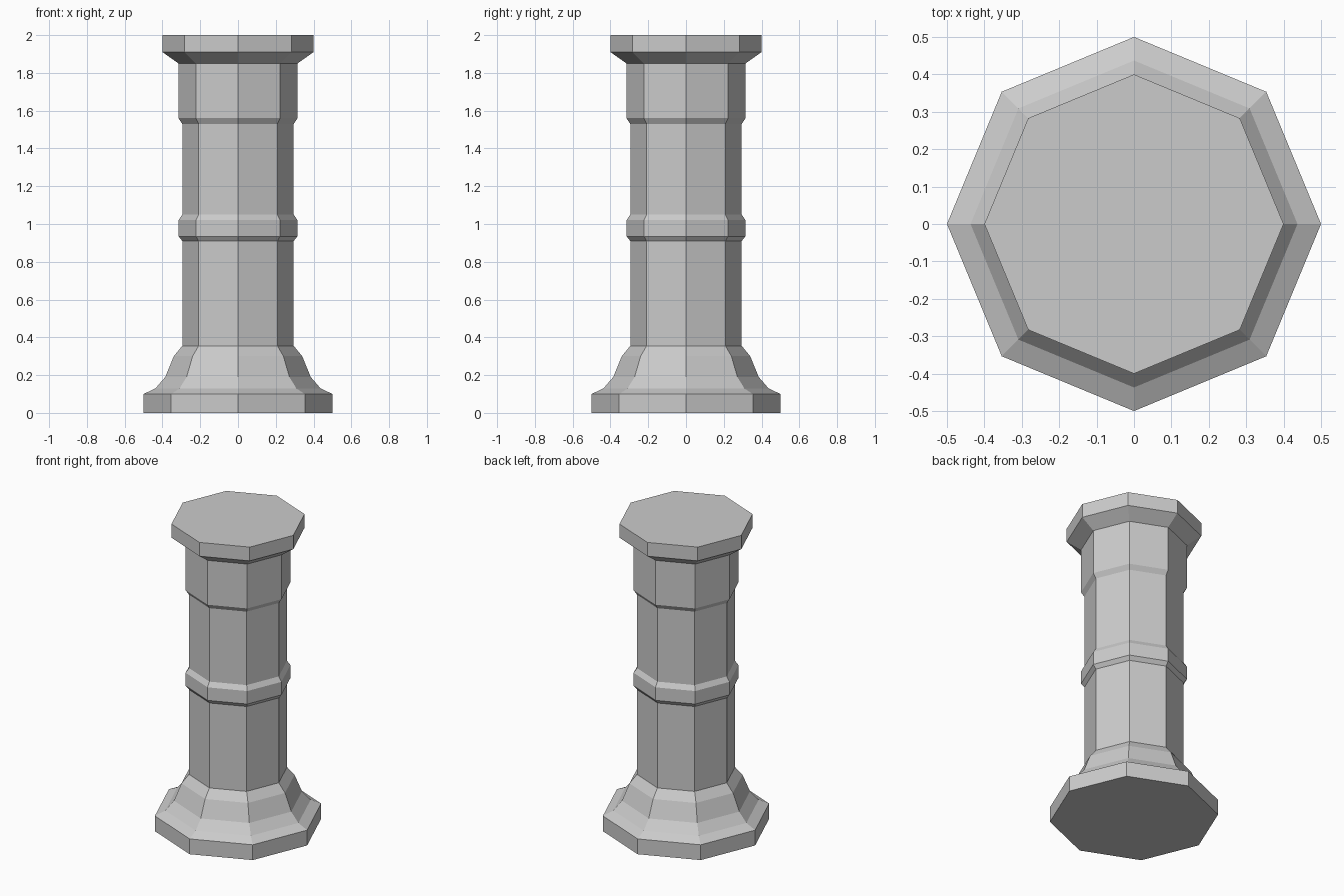
import bpy, bmesh
from math import cos, sin, tau

if "Cube" in bpy.data.objects:
    bpy.data.objects.remove(bpy.data.objects["Cube"])

SIDES = 8

# Column profile as (corner radius, height), from the ground up
plinth = [(0.50, 0.0), (0.50, 0.10)]
flare = [(0.437, 0.13), (0.385, 0.19), (0.34, 0.30), (0.295, 0.355)]
collar = [(0.295, 0.91), (0.315, 0.935), (0.315, 1.02), (0.295, 1.05)]
neck = [(0.295, 1.53), (0.315, 1.56), (0.315, 1.85)]
cap = [(0.40, 1.91), (0.40, 2.0)]


def lathe(name, profile):
    """Flat-faced closed solid from a profile turned around z."""
    bm = bmesh.new()
    rings = [[bm.verts.new((r * cos(tau * i / SIDES), r * sin(tau * i / SIDES), z))
              for i in range(SIDES)] for r, z in profile]
    for low, high in zip(rings, rings[1:]):
        for i in range(SIDES):
            j = (i + 1) % SIDES
            bm.faces.new((low[i], low[j], high[j], high[i]))
    bm.faces.new(rings[0][::-1])
    bm.faces.new(rings[-1])
    mesh = bpy.data.meshes.new(name)
    bm.to_mesh(mesh)
    bm.free()
    obj = bpy.data.objects.new(name, mesh)
    bpy.context.collection.objects.link(obj)
    return obj


# Whole octagonal column as one watertight surface
lathe("column", plinth + flare + collar + neck + cap)
